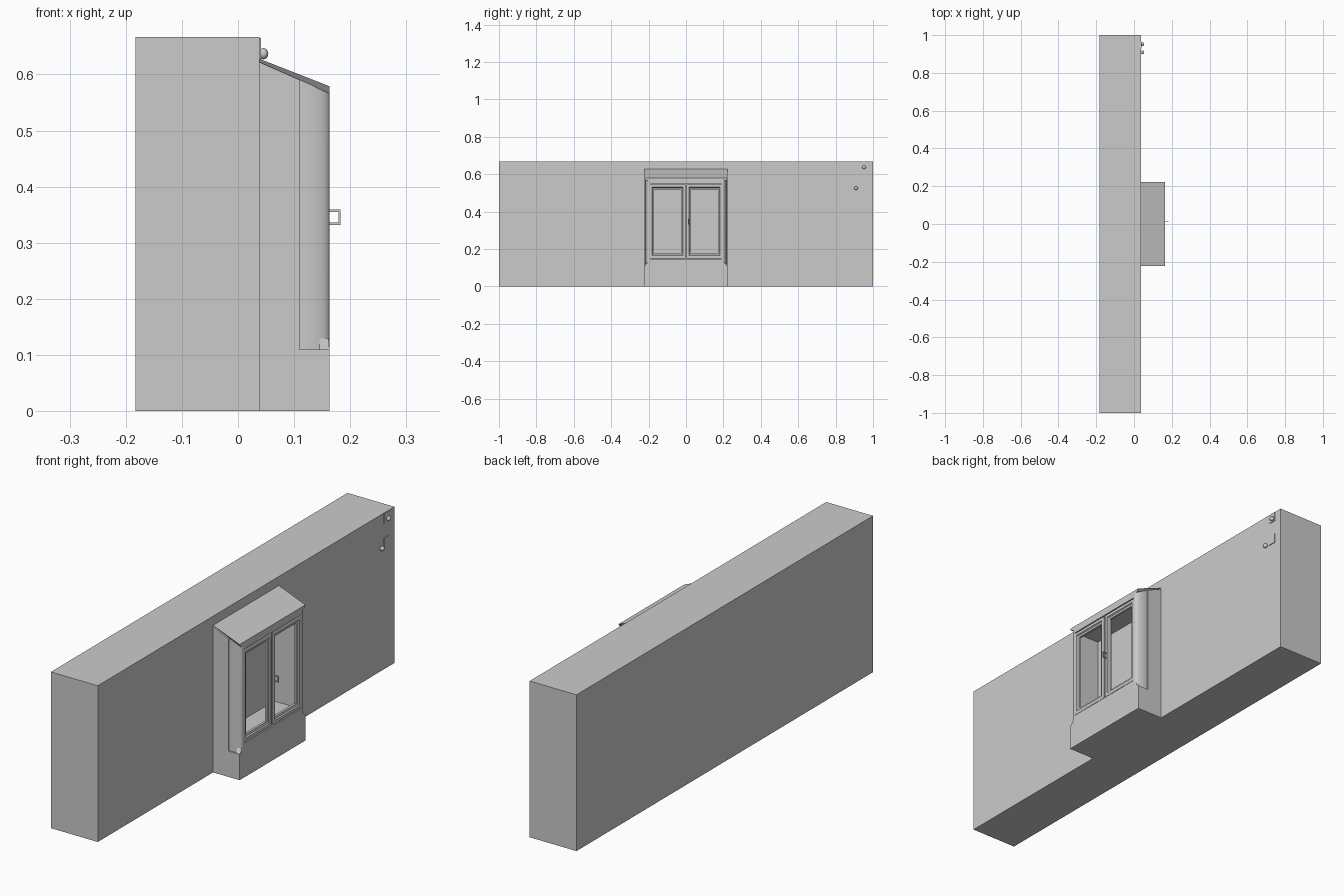
import bpy, bmesh, math
from mathutils import Vector

cube = bpy.data.objects.get("Cube")
if cube:
    bpy.data.objects.remove(cube, do_unlink=True)

grey = bpy.data.materials.new("plain grey")
grey.use_nodes = True
GREY = (0.6, 0.6, 0.6, 1)
grey.diffuse_color = GREY
grey.node_tree.nodes["Principled BSDF"].inputs["Base Color"].default_value = GREY

WALL_X, FRONT, HALF = 0.038, 0.163, 0.222


def finish(name, bm, smooth=False):
    bmesh.ops.recalc_face_normals(bm, faces=bm.faces)
    mesh = bpy.data.meshes.new(name)
    bm.to_mesh(mesh)
    bm.free()
    mesh.materials.append(grey)
    ob = bpy.data.objects.new(name, mesh)
    bpy.context.collection.objects.link(ob)
    if smooth:
        bpy.ops.object.select_all(action='DESELECT')
        ob.select_set(True)
        bpy.context.view_layer.objects.active = ob
        bpy.ops.object.shade_smooth_by_angle(angle=math.radians(35))
    return ob


def box(name, x, y, z):
    bm = bmesh.new()
    bmesh.ops.create_cube(bm, size=1)
    for v in bm.verts:
        v.co = [a + (b - a) * (c + 0.5) for (a, b), c in zip((x, y, z), v.co)]
    return finish(name, bm)


def loft(name, loops, closed=False, smooth=False):
    """Bridge equal loops of points; cap the ends or close into a ring."""
    bm = bmesh.new()
    rows = [[bm.verts.new(p) for p in loop] for loop in loops]
    n = len(rows[0])
    pairs = list(zip(rows, rows[1:]))
    if closed:
        pairs.append((rows[-1], rows[0]))
    else:
        bm.faces.new(rows[0])
        bm.faces.new(rows[-1])
    for a, b in pairs:
        for i in range(n):
            j = (i + 1) % n
            bm.faces.new((a[i], a[j], b[j], b[i]))
    return finish(name, bm, smooth)


def rect(x, y0, y1, z0, z1, inset):
    y0, y1, z0, z1 = y0 + inset, y1 - inset, z0 + inset, z1 - inset
    return [(x, y0, z0), (x, y1, z0), (x, y1, z1), (x, y0, z1)]


# Long wall and cabinet base, sill, head
box("wall", (-0.183, WALL_X), (-1, 1), (0, 0.667))
box("cabinet_base", (WALL_X, FRONT), (-HALF, HALF), (0, 0.11))
box("window_sill", (WALL_X, FRONT), (-0.2, 0.2), (0.11, 0.147))
box("window_head", (WALL_X, FRONT), (-0.2, 0.2), (0.547, 0.567))

for side, word in ((1, "left"), (-1, "right")):
    # Cabinet sides, their tops following the roof slope
    corner = [(WALL_X, 0.19), (WALL_X, HALF), (0.11, HALF), (0.11, 0.217), (0.114, 0.217)]
    for i in range(1, 9):
        a = i / 8 * math.pi / 2
        corner.append((0.114 + 0.049 * math.sin(a), 0.199 + 0.018 * math.cos(a)))
    corner += [(FRONT, 0.19)]
    loft(f"cabinet_side_{word}",
         [[(x, side * y, 0.11) for x, y in corner],
          [(x, side * y, 0.567 + (FRONT - x) * 0.44) for x, y in corner]], smooth=True)
    # Stepped stop where the rounded corner meets the base
    loft(f"corner_stop_{word}",
         [[(0.145, side * 0.2, 0.11), (FRONT, side * 0.2, 0.11),
           (FRONT, side * 0.219, 0.11), (0.145, side * 0.219, 0.11)],
          [(0.145, side * 0.2, 0.135), (FRONT, side * 0.199, 0.135),
           (FRONT - 0.002, side * 0.2, 0.135), (0.145, side * 0.21, 0.135)]])
    # Door frame with a moulded inner edge
    span = (0.003, 0.195) if side > 0 else (-0.195, -0.003)
    profile = [(0.146, 0), (0.161, 0), (0.163, 0.003), (0.163, 0.014),
               (0.158, 0.017), (0.156, 0.025), (0.146, 0.025)]
    loft(f"door_frame_{word}",
         [rect(x, *span, 0.15, 0.544, inset) for x, inset in profile], closed=True)

# Sloped roof with a thin tapering eave
loft("cabinet_roof",
     [[(WALL_X, s * HALF, 0.628), (FRONT, s * HALF, 0.579),
       (FRONT, s * 0.214, 0.566), (WALL_X, s * 0.214, 0.621)] for s in (-1, 1)])

# Pull handle on the door edge
for name, x, z in (("handle_grip", (0.179, 0.183), (0.332, 0.359)),
                   ("handle_upper_post", (0.161, 0.181), (0.355, 0.359)),
                   ("handle_lower_post", (0.161, 0.181), (0.332, 0.336))):
    box(name, x, (0.012, 0.016), z)

# Round knobs and thin plates on the wall
for name, y, z, z0 in (("upper", 0.952, 0.637, 0.625), ("lower", 0.909, 0.525, 0.52)):
    bm = bmesh.new()
    bmesh.ops.create_uvsphere(bm, u_segments=20, v_segments=12, radius=0.01)
    for v in bm.verts:
        v.co = Vector((v.co.x * 0.85 + 0.0455, v.co.y + y, v.co.z + z))
    finish(f"{name}_knob", bm, True)
    box(f"{name}_wall_plate", (WALL_X, 0.041), (0.928, 0.965), (z0, z0 + 0.04))
